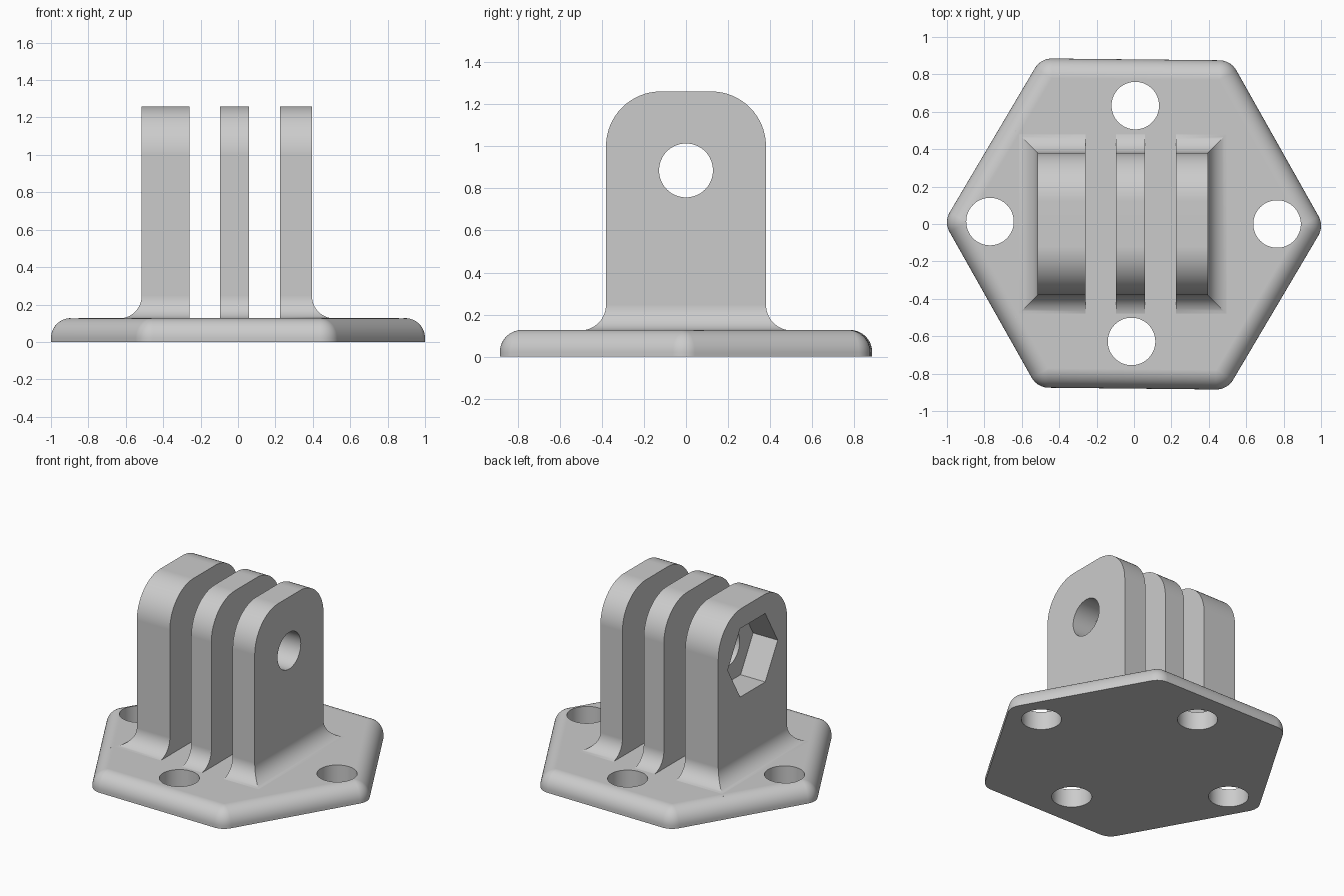
import bpy, bmesh
from math import sin, cos, pi, radians

if "Cube" in bpy.data.objects:
    bpy.data.objects.remove(bpy.data.objects["Cube"])

TOP = 0.127          # upper face of the base plate
X0, X1 = -0.515, 0.395   # clevis block ends
HALF = 0.38          # clevis half depth
HEIGHT = 1.26
STEPS = 16

grey = bpy.data.materials.new("plain_grey")
grey.use_nodes = True
colour = (0.6, 0.6, 0.6, 1)
grey.diffuse_color = colour
grey.node_tree.nodes["Principled BSDF"].inputs["Base Color"].default_value = colour


def finish(bm, name):
    bmesh.ops.remove_doubles(bm, verts=bm.verts[:], dist=1e-5)
    bmesh.ops.recalc_face_normals(bm, faces=bm.faces[:])
    mesh = bpy.data.meshes.new(name)
    bm.to_mesh(mesh)
    bm.free()
    mesh.materials.append(grey)
    obj = bpy.data.objects.new(name, mesh)
    bpy.context.collection.objects.link(obj)
    return obj


def loft(bm, rings):
    loops = [[bm.verts.new(p) for p in ring] for ring in rings]
    for a, b in zip(loops, loops[1:]):
        for i in range(len(a)):
            j = (i + 1) % len(a)
            bm.faces.new((a[i], a[j], b[j], b[i]))
    bm.faces.new(loops[0][::-1])
    return loops[-1]


def combine(target, tool, operation):
    mod = target.modifiers.new(operation.lower(), "BOOLEAN")
    mod.operation, mod.object, mod.solver = operation, tool, "EXACT"
    bpy.context.view_layer.objects.active = target
    bpy.ops.object.modifier_apply(modifier=mod.name)
    bpy.data.objects.remove(tool)


def cylinder(name, centre, radius, length, sides, along_x=False):
    # For a six-sided cutter the corners point along y
    bm = bmesh.new()
    rings = []
    for end in (-length / 2, length / 2):
        ring = []
        for i in range(sides):
            u, v = radius * cos(2 * pi * i / sides), radius * sin(2 * pi * i / sides)
            off = (end, u, v) if along_x else (u, v, end)
            ring.append([c + o for c, o in zip(centre, off)])
        rings.append(ring)
    bm.faces.new(loft(bm, rings))
    return finish(bm, name)


# Hexagonal base plate with rounded corners and a rounded upper rim
def base_plate():
    r, corner, turn = 0.105, 0.895, radians(-0.6)
    profile = [(r, 0)] + [(r * cos(pi / 2 * i / STEPS),
                           0.02 + (TOP - 0.02) * sin(pi / 2 * i / STEPS))
                          for i in range(STEPS + 1)]
    rings = []
    for offset, z in profile:
        ring = []
        for k in range(6):
            a = k * pi / 3 + turn
            for i in range(9):
                b = a + radians(-30 + 7.5 * i)
                ring.append((corner * cos(a) + offset * cos(b),
                             corner * sin(a) + offset * sin(b), z))
        rings.append(ring)
    bm = bmesh.new()
    bm.faces.new(loft(bm, rings))
    return finish(bm, "base_plate")


# Arched block with a flared, mitred foot
def clevis_block():
    flare, arch = 0.122, 0.26
    profile = [(flare, 0.06)]
    for i in range(STEPS + 1):
        a = pi / 2 * i / STEPS
        profile.append((flare * (1 - sin(a)), 0.125 + flare * (1 - cos(a))))
    bm = bmesh.new()
    top = loft(bm, [[(X0 - o, -HALF - o, z), (X1 + o, -HALF - o, z),
                     (X1 + o, HALF + o, z), (X0 - o, HALF + o, z)]
                    for o, z in profile])
    arc = [(-HALF + arch * (1 - cos(pi / 2 * i / STEPS)),
            HEIGHT - arch + arch * sin(pi / 2 * i / STEPS)) for i in range(STEPS + 1)]
    arc += [(-y, z) for y, z in reversed(arc)]
    rows = [(top[0], top[1])]
    rows += [(bm.verts.new((X0, y, z)), bm.verts.new((X1, y, z))) for y, z in arc]
    rows.append((top[3], top[2]))
    for a, b in zip(rows, rows[1:]):
        bm.faces.new((a[0], a[1], b[1], b[0]))
    bm.faces.new([r[0] for r in rows])
    bm.faces.new([r[1] for r in reversed(rows)])
    return finish(bm, "clevis_block")


def slot(x_min, x_max):
    bm = bmesh.new()
    bm.faces.new(loft(bm, [[(x_min, -1, z), (x_max, -1, z), (x_max, 1, z), (x_min, 1, z)]
                           for z in (0.09, 1.5)]))
    return finish(bm, "slot_cutter")


# Three prongs, cross bolt hole and hexagonal nut pocket
block = clevis_block()
for x_min, x_max in ((-0.26, -0.095), (0.06, 0.225)):
    combine(block, slot(x_min, x_max), "DIFFERENCE")
combine(block, cylinder("bolt_cutter", (0, 0, 0.885), 0.128, 2, 64, True), "DIFFERENCE")
combine(block, cylinder("nut_cutter", (X0, 0, 0.885), 0.276, 0.38, 6, True), "DIFFERENCE")

# Base with four screw holes
mount = base_plate()
for x, y in ((-0.77, 0.013), (0.765, 0.0), (0.007, 0.633), (-0.013, -0.628)):
    combine(mount, cylinder("screw_cutter", (x, y, 0), 0.127, 1, 64), "DIFFERENCE")
combine(mount, block, "UNION")
mount.name = "hexagonal_clevis_mount"

# Smooth curved surfaces, crisp edges
bpy.ops.object.select_all(action="DESELECT")
mount.select_set(True)
bpy.context.view_layer.objects.active = mount
bpy.ops.object.shade_smooth_by_angle(angle=radians(25))
weighted = mount.modifiers.new("weighted_normals", "WEIGHTED_NORMAL")
weighted.keep_sharp = True
